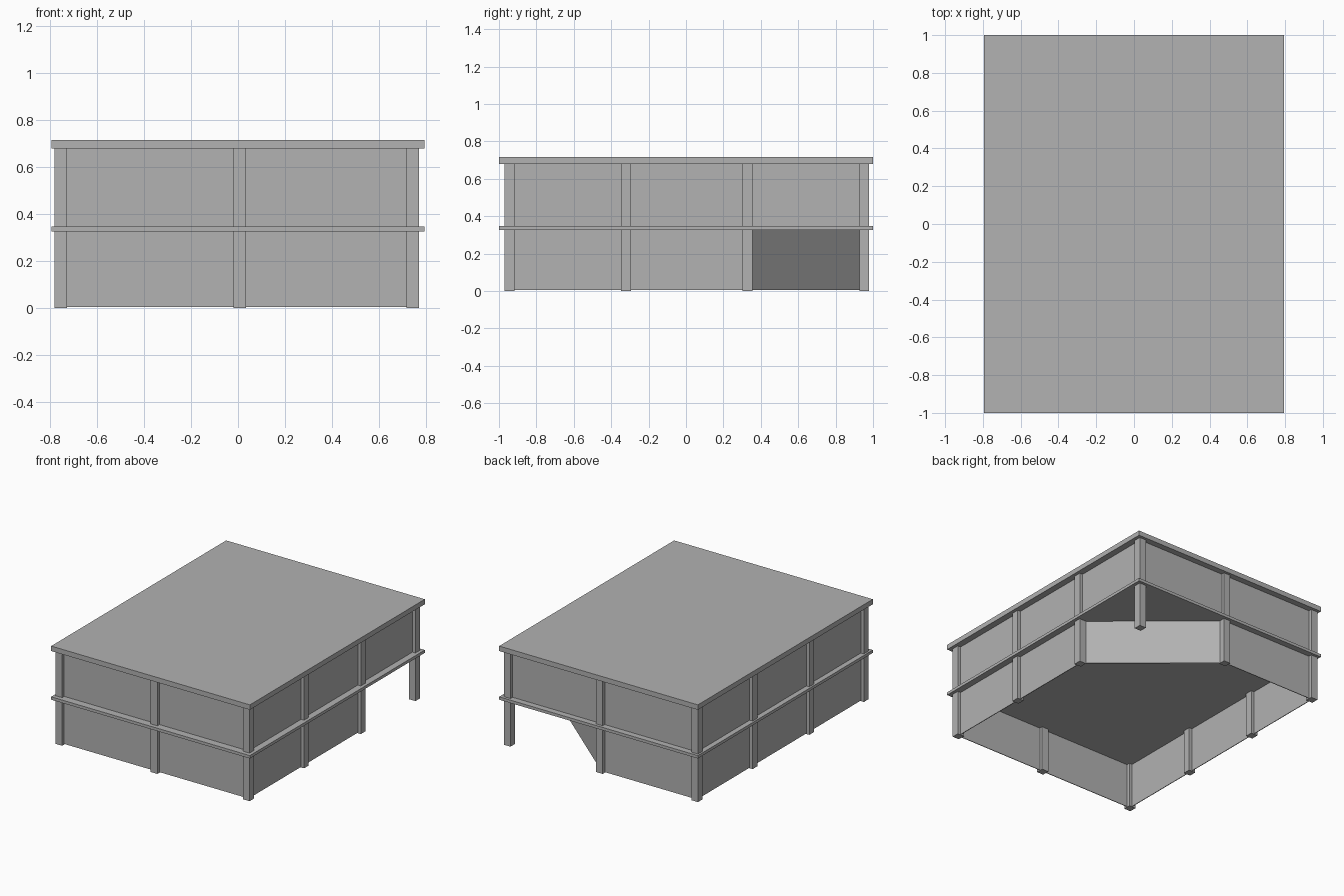
import bpy
import bmesh
from mathutils import Vector

if "Cube" in bpy.data.objects:
    bpy.data.objects.remove(bpy.data.objects["Cube"], do_unlink=True)

# One plain grey for the whole building
grey = bpy.data.materials.new("plain_grey")
grey.use_nodes = True
colour = (0.445, 0.445, 0.445, 1)
grey.diffuse_color = colour
grey.node_tree.nodes["Principled BSDF"].inputs["Base Color"].default_value = colour

COL_X = (-0.755, 0.007, 0.745)
COL_Y = (-0.943, -0.32, 0.328, 0.953)
COL_SIZE = 0.053
WALL = 0.005
FLOOR_Z, FLOOR_TOP = 0.327, 0.348
ROOF_Z, ROOF_TOP = 0.679, 0.715


def prism(name, outline, z0, z1):
    """Upright solid with the given floor outline."""
    bm = bmesh.new()
    base = bm.faces.new([bm.verts.new((p[0], p[1], z0)) for p in outline])
    top = bmesh.ops.extrude_face_region(bm, geom=[base])["geom"]
    moved = [v for v in top if isinstance(v, bmesh.types.BMVert)]
    bmesh.ops.translate(bm, verts=moved, vec=(0, 0, z1 - z0))
    bmesh.ops.recalc_face_normals(bm, faces=bm.faces)
    mesh = bpy.data.meshes.new(name)
    bm.to_mesh(mesh)
    bm.free()
    mesh.materials.append(grey)
    obj = bpy.data.objects.new(name, mesh)
    bpy.context.collection.objects.link(obj)
    return obj


def block(name, cx, cy, hx, hy, z0, z1):
    corners = [(cx + sx * hx, cy + sy * hy)
               for sx, sy in ((-1, -1), (1, -1), (1, 1), (-1, 1))]
    return prism(name, corners, z0, z1)


def wall_ring(name, path, z0, z1):
    """Thin wall panels along a closed path of column centres."""
    for i, start in enumerate(path):
        a, b = Vector(start), Vector(path[(i + 1) % len(path)])
        along = (b - a).normalized()
        side = Vector((-along.y, along.x)) * WALL / 2
        prism(f"{name}_{i + 1}", [a - side, b - side, b + side, a + side], z0, z1)


# Roof and intermediate floor slabs
block("roof_slab", 0, 0, 0.795, 1, ROOF_Z, ROOF_TOP)
block("floor_slab", 0, 0, 0.795, 1, FLOOR_Z, FLOOR_TOP)

# Perimeter columns on both storeys
half = COL_SIZE / 2
for x in COL_X:
    for y in COL_Y:
        if x == COL_X[1] and y in COL_Y[1:3]:
            continue
        block("lower_column", x, y, half, half, 0, FLOOR_Z)
        block("upper_column", x, y, half, half, FLOOR_TOP, ROOF_Z)

# Upper walls fill the rectangle; the lower walls cut off the back left corner
x0, xm, x1 = COL_X
y0, y1 = COL_Y[0], COL_Y[3]
wall_ring("upper_wall", [(x0, y0), (x1, y0), (x1, y1), (x0, y1)], FLOOR_TOP, ROOF_Z)
wall_ring("lower_wall", [(x0, y0), (x1, y0), (x1, COL_Y[2]), (xm, y1), (x0, y1)],
          0.004, FLOOR_Z)
